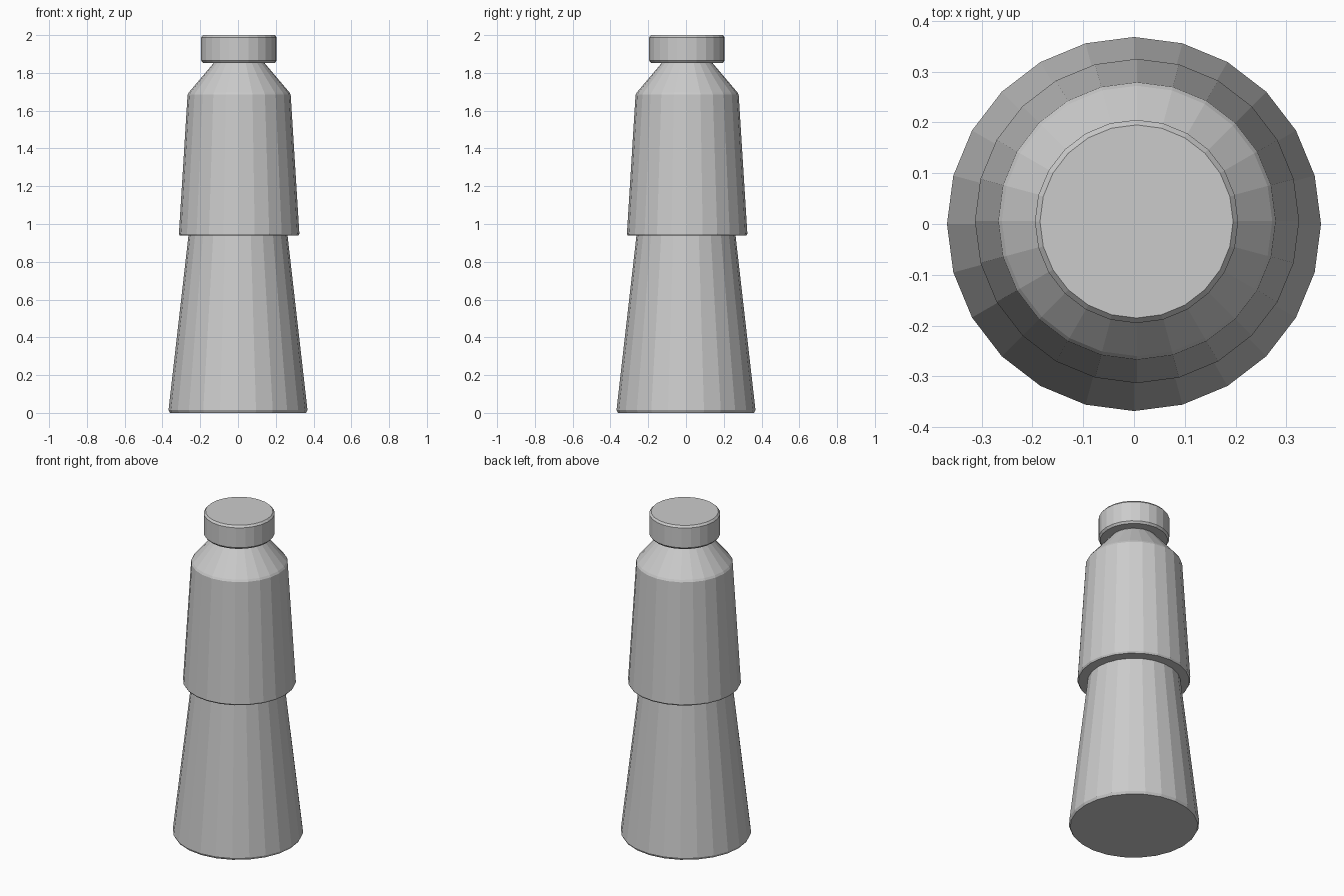
import bpy, bmesh
from math import cos, sin, tau

if "Cube" in bpy.data.objects:
    bpy.data.objects.remove(bpy.data.objects["Cube"])

SIDES = 24


def turned(name, profile, offset=0.0):
    """Closed flat-faced solid turned around z from (radius, height) points."""
    bm = bmesh.new()
    rings = [[bm.verts.new((r * cos(tau * i / SIDES), r * sin(tau * i / SIDES), z))
              for i in range(SIDES)] for r, z in profile]
    for low, high in zip(rings, rings[1:]):
        for i in range(SIDES):
            j = (i + 1) % SIDES
            bm.faces.new((low[i], low[j], high[j], high[i]))
    bm.faces.new(rings[0][::-1])
    bm.faces.new(rings[-1])
    bmesh.ops.recalc_face_normals(bm, faces=bm.faces)
    mesh = bpy.data.meshes.new(name)
    bm.to_mesh(mesh)
    bm.free()
    obj = bpy.data.objects.new(name, mesh)
    obj.location = (offset, offset, 0)
    bpy.context.collection.objects.link(obj)
    return obj


# Tapered lower body with a slightly eased foot
turned("lower_body", [(0.36, 0.0), (0.368, 0.015), (0.26, 0.96)])

# Overhanging upper sleeve, shoulder and neck
turned("upper_body", [(0.313, 0.938), (0.319, 0.948), (0.273, 1.685),
                      (0.266, 1.697), (0.135, 1.852), (0.135, 1.87)], 0.006)

# Cap with eased rims
turned("cap", [(0.19, 1.853), (0.2, 1.865), (0.2, 1.988), (0.19, 2.0)], 0.005)
